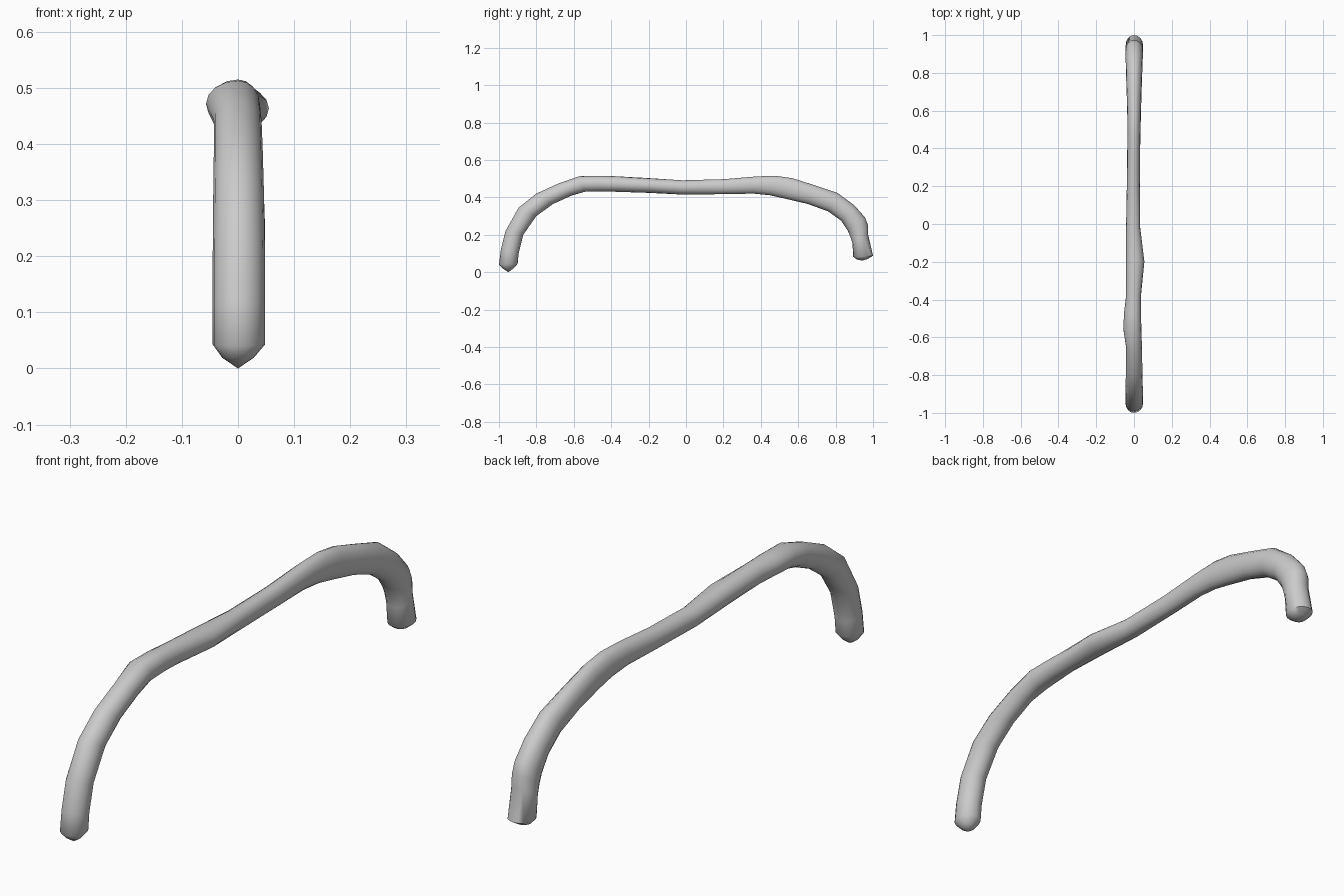
import bpy
import bmesh
from math import cos, sin, pi
from mathutils import Vector

cube = bpy.data.objects.get("Cube")
if cube:
    bpy.data.objects.remove(cube)

SIDES = 16

# Stations along the bar: outer (y, z), inner (y, z), reach to -x, reach to +x
STATIONS = [
    ((-.978, .018), (-.922, .02), .028, .028),
    ((-1.0, .04), (-.9, .045), .045, .048),
    ((-.99, .12), (-.895, .1), .045, .048),
    ((-.965, .22), (-.87, .2), .045, .048),
    ((-.895, .345), (-.8, .3), .044, .046),
    ((-.8, .42), (-.71, .365), .043, .044),
    ((-.68, .475), (-.61, .41), .043, .042),
    ((-.57, .513), (-.54, .43), .057, .039),
    ((-.47, .515), (-.46, .432), .052, .037),
    ((-.38, .513), (-.38, .43), .042, .037),
    ((-.2, .503), (-.2, .424), .042, .055),
    ((-.02, .491), (-.02, .415), .042, .033),
    ((.2, .497), (.2, .417), .038, .031),
    ((.38, .512), (.36, .42), .036, .032),
    ((.48, .515), (.45, .411), .035, .034),
    ((.57, .502), (.53, .393), .035, .036),
    ((.68, .467), (.65, .365), .038, .039),
    ((.81, .424), (.76, .325), .042, .043),
    ((.9, .357), (.83, .275), .044, .046),
    ((.957, .293), (.865, .222), .044, .048),
    ((.974, .25), (.878, .19), .044, .048),
    ((.974, .2), (.89, .155), .044, .048),
    ((1.0, .088), (.894, .082), .044, .048),
    ((.97, .07), (.915, .067), .028, .028),
]


def add_ring(bm, outer, inner, left, right):
    """One rounded cross-section between the outer and inner edge."""
    o, i = Vector((0, *outer)), Vector((0, *inner))
    mid, half = (o + i) / 2, (o - i) / 2
    ring = []
    for k in range(SIDES):
        a = 2 * pi * k / SIDES
        reach = right if cos(a) > 0 else left
        ring.append(bm.verts.new(mid + half * sin(a) + Vector((cos(a) * reach, 0, 0))))
    return ring


# Curved handle bar
bm = bmesh.new()
rings = [add_ring(bm, *s) for s in STATIONS]
for a, b in zip(rings, rings[1:]):
    for k in range(SIDES):
        n = (k + 1) % SIDES
        bm.faces.new((a[k], a[n], b[n], b[k]))

# Pointed caps on both feet
for ring, tip in ((rings[0], (0, -.95, 0)), (rings[-1], (0, .942, .062))):
    point = bm.verts.new(tip)
    for k in range(SIDES):
        bm.faces.new((ring[k], ring[(k + 1) % SIDES], point))
bmesh.ops.recalc_face_normals(bm, faces=bm.faces)

mesh = bpy.data.meshes.new("handle_bar")
bm.to_mesh(mesh)
bm.free()
handle = bpy.data.objects.new("handle_bar", mesh)
bpy.context.collection.objects.link(handle)

# Plain grey
grey = bpy.data.materials.new("plain_grey")
grey.use_nodes = True
colour = (.6, .6, .6, 1)
grey.diffuse_color = colour
grey.node_tree.nodes["Principled BSDF"].inputs["Base Color"].default_value = colour
mesh.materials.append(grey)

bpy.ops.object.select_all(action='DESELECT')
handle.select_set(True)
bpy.context.view_layer.objects.active = handle
bpy.ops.object.shade_smooth_by_angle(angle=pi / 3)
